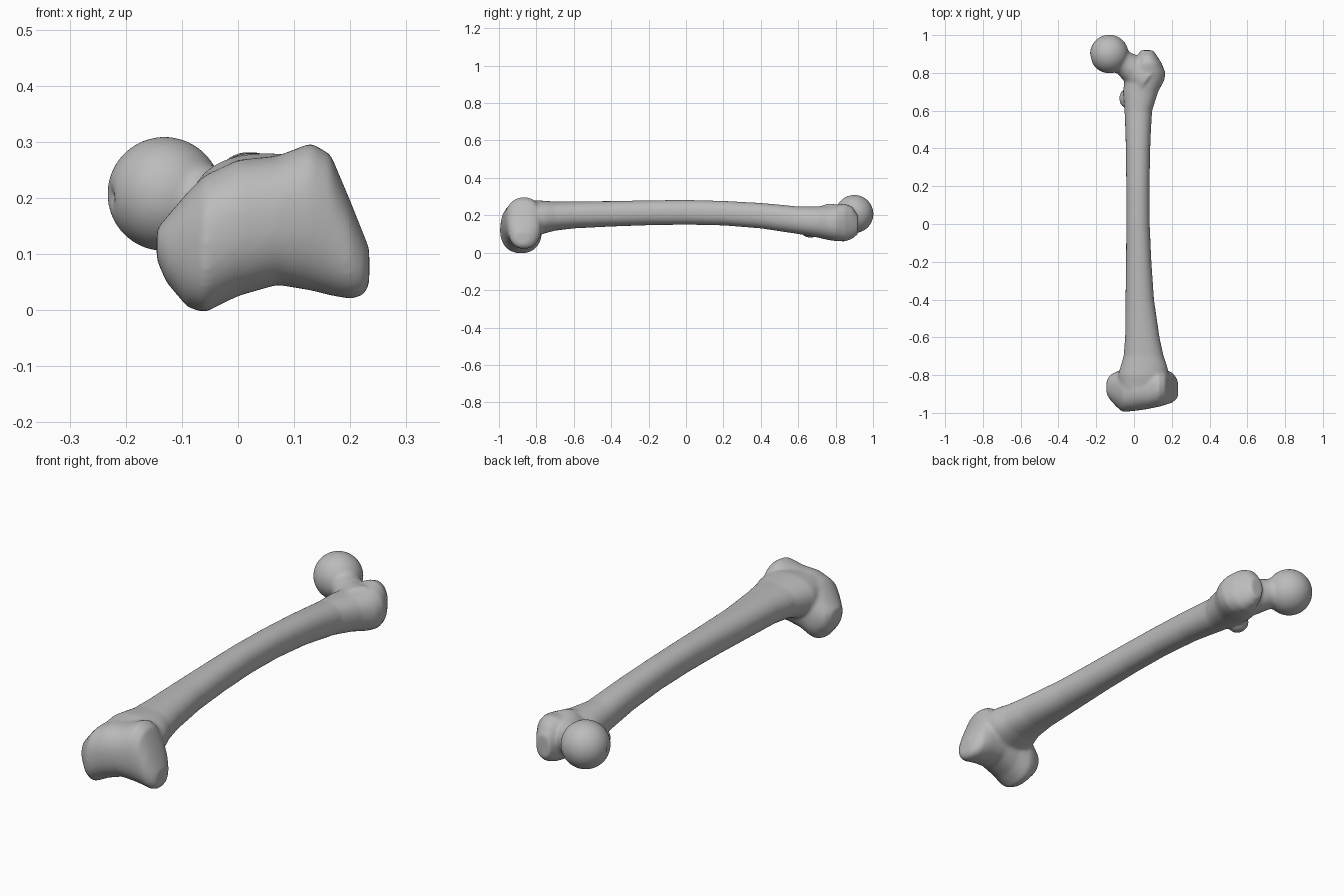
import bpy, bmesh, math
from mathutils import Vector

if "Cube" in bpy.data.objects:
    bpy.data.objects.remove(bpy.data.objects["Cube"])

bone_mat = bpy.data.materials.new("bone grey")
bone_mat.diffuse_color = (0.5, 0.5, 0.5, 1)
bone_mat.use_nodes = True
bone_mat.node_tree.nodes["Principled BSDF"].inputs["Base Color"].default_value = bone_mat.diffuse_color
bm = bmesh.new()


def spow(v, p):
    return math.copysign(abs(v) ** p, v)


def loft(sections, axis, power=1.0, n=40):
    """Skin rounded sections (t, a_min, a_max, z_min, z_max) along x or y."""
    rings = []
    for t, a0, a1, z0, z1 in sections:
        ring = []
        for i in range(n):
            ang = 2 * math.pi * i / n
            a = (a0 + a1) / 2 + (a1 - a0) / 2 * spow(math.cos(ang), power)
            z = (z0 + z1) / 2 + (z1 - z0) / 2 * spow(math.sin(ang), power)
            ring.append(bm.verts.new((a, t, z) if axis == "y" else (t, a, z)))
        rings.append(ring)
    for r, s in zip(rings, rings[1:]):
        for i in range(n):
            j = (i + 1) % n
            bm.faces.new((r[i], r[j], s[j], s[i]))
    bm.faces.new(rings[0][::-1])
    bm.faces.new(rings[-1])


def ball(center, radius, scale=(1, 1, 1)):
    verts = bmesh.ops.create_icosphere(bm, subdivisions=5, radius=radius)["verts"]
    for v in verts:
        v.co = Vector(c * s for c, s in zip(v.co, scale)) + Vector(center)
    return verts


def limb(path):
    """Chain of overlapping tapered segments through (point, radius)."""
    for (p, r), (q, s) in zip(path, path[1:]):
        p, q = Vector(p), Vector(q)
        rot = (q - p).to_track_quat("Z", "Y").to_matrix().to_4x4()
        rot.translation = (p + q) / 2
        bmesh.ops.create_cone(bm, cap_ends=True, segments=32, radius1=r,
                              radius2=s, depth=(q - p).length, matrix=rot)


# Shaft, flaring into the knee end and the greater trochanter
loft([(-0.87, -0.08, 0.17, 0.09, 0.27), (-0.80, -0.085, 0.185, 0.09, 0.28),
      (-0.75, -0.07, 0.175, 0.105, 0.277), (-0.70, -0.055, 0.157, 0.118, 0.273),
      (-0.60, -0.047, 0.135, 0.13, 0.274), (-0.40, -0.045, 0.106, 0.14, 0.276),
      (-0.20, -0.042, 0.092, 0.147, 0.28), (0.0, -0.041, 0.083, 0.15, 0.282),
      (0.20, -0.041, 0.082, 0.146, 0.277), (0.40, -0.043, 0.086, 0.13, 0.266),
      (0.50, -0.046, 0.09, 0.115, 0.257), (0.60, -0.05, 0.096, 0.10, 0.247),
      (0.70, -0.058, 0.128, 0.082, 0.247), (0.76, -0.05, 0.16, 0.068, 0.251),
      (0.80, -0.03, 0.167, 0.062, 0.256), (0.85, 0.0, 0.147, 0.06, 0.262),
      (0.89, 0.02, 0.122, 0.075, 0.245), (0.92, 0.035, 0.10, 0.10, 0.20)],
     "y", 0.9)

# Knee end: spool of two condyles with a shallow groove between them
loft([(-0.145, -0.90, -0.83, 0.09, 0.145), (-0.128, -0.93, -0.80, 0.05, 0.165),
      (-0.09, -0.97, -0.78, 0.005, 0.21), (-0.06, -0.995, -0.77, -0.005, 0.24),
      (0.0, -0.99, -0.77, 0.025, 0.268), (0.07, -0.98, -0.765, 0.045, 0.275),
      (0.13, -0.968, -0.765, 0.035, 0.298), (0.165, -0.958, -0.77, 0.026, 0.278),
      (0.20, -0.947, -0.785, 0.02, 0.195), (0.222, -0.93, -0.81, 0.025, 0.14),
      (0.234, -0.91, -0.84, 0.045, 0.11)], "x", 0.88)

# Ball head with a small dimple
centre = Vector((-0.131, 0.90, 0.207))
pit = Vector((-0.93, -0.25, -0.05)).normalized()
for v in ball(centre, 0.102):
    d = (v.co - centre).normalized()
    v.co -= d * 0.016 * max(0, 1 - d.angle(pit) / 0.22)

# Neck
limb([((0.06, 0.77, 0.165), 0.10), ((0.0, 0.815, 0.175), 0.08),
      ((-0.05, 0.85, 0.19), 0.066), ((-0.11, 0.888, 0.205), 0.07)])

# Lesser trochanter
ball((-0.04, 0.665, 0.118), 0.038, (1, 1.35, 1))

mesh = bpy.data.meshes.new("thigh_bone")
bmesh.ops.recalc_face_normals(bm, faces=bm.faces)
bm.to_mesh(mesh)
bm.free()
bone = bpy.data.objects.new("thigh_bone", mesh)
bpy.context.collection.objects.link(bone)

# Fuse the parts into one smooth skin
fuse = bone.modifiers.new("fuse", "REMESH")
fuse.mode = "VOXEL"
fuse.voxel_size = 0.007
fuse.use_smooth_shade = True
soften = bone.modifiers.new("soften", "SMOOTH")
soften.factor = 0.5
soften.iterations = 10
bpy.context.view_layer.update()
skin = bpy.data.meshes.new_from_object(
    bone.evaluated_get(bpy.context.evaluated_depsgraph_get()))
bone.modifiers.clear()
bone.data = skin
skin.materials.clear()
skin.materials.append(bone_mat)
for p in skin.polygons:
    p.use_smooth = True
    p.material_index = 0
